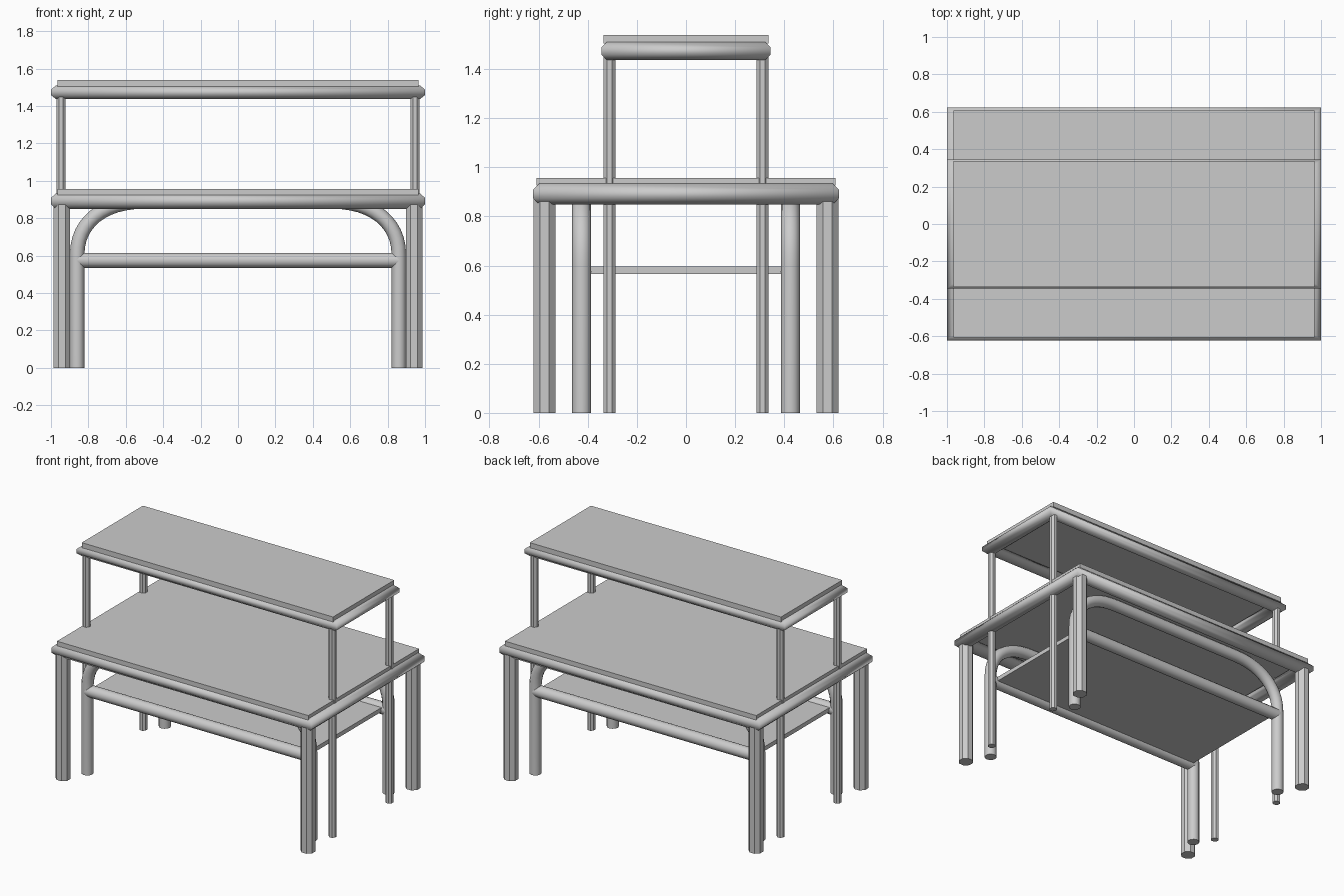
import bpy, math
from mathutils import Vector

if "Cube" in bpy.data.objects:
    bpy.data.objects.remove(bpy.data.objects["Cube"])


def make(name, verts, faces, smooth=None):
    me = bpy.data.meshes.new(name)
    me.from_pydata(verts, [], faces)
    ob = bpy.data.objects.new(name, me)
    bpy.context.collection.objects.link(ob)
    if smooth:
        me.shade_smooth()
        me.set_sharp_from_angle(angle=math.radians(smooth))
    return ob


def box(name, hx, hy, z0, z1):
    v = [(x, y, z) for z in (z0, z1) for x, y in ((-hx, -hy), (hx, -hy), (hx, hy), (-hx, hy))]
    f = [(3, 2, 1, 0), (4, 5, 6, 7)] + [(i, (i + 1) % 4, 4 + (i + 1) % 4, 4 + i) for i in range(4)]
    return make(name, v, f)


def ring_faces(rows, n, closed=False):
    f = []
    for r in range(rows if closed else rows - 1):
        a, b = r * n, ((r + 1) % rows) * n
        f += [(a + i, a + (i + 1) % n, b + (i + 1) % n, b + i) for i in range(n)]
    if not closed:
        f += [tuple(reversed(range(n))), tuple(range((rows - 1) * n, rows * n))]
    return f


def octagon():
    # unit octagon measured across its flats
    k = 1 / math.cos(math.pi / 8)
    return [(k * math.cos(a), k * math.sin(a))
            for a in (math.pi / 8 + i * math.pi / 4 for i in range(8))]


def post(name, x, y, r, z1):
    v = [(x + r * c, y + r * s, z) for z in (0, z1) for c, s in octagon()]
    return make(name, v, ring_faces(2, 8))


def rim(name, hx, hy, z, rx, ry, rz):
    # octagonal tube frame with mitred corners
    v = [(sx * (hx - rx + rx * c), sy * (hy - ry + ry * c), z + rz * s)
         for sx, sy in ((-1, -1), (1, -1), (1, 1), (-1, 1)) for c, s in octagon()]
    f = [tuple(reversed(q)) for q in ring_faces(4, 8, True)]
    return make(name, v, f, 60)


def tube(name, pts, r, n=12):
    # round tube along a path lying in a plane of constant y
    v = []
    for i, p in enumerate(pts):
        t = (Vector(pts[min(i + 1, len(pts) - 1)]) - Vector(pts[max(i - 1, 0)])).normalized()
        side = Vector((t.z, 0, -t.x))
        for j in range(n):
            a = 2 * math.pi * j / n
            v.append(Vector(p) + r * (math.cos(a) * side + math.sin(a) * Vector((0, 1, 0))))
    f = [tuple(reversed(q)) for q in ring_faces(len(pts), n)]
    return make(name, v, f, 45)


# Main tabletop and raised shelf, each a panel on a tube frame
box("table_panel", 0.966, 0.608, 0.925, 0.957)
rim("table_rim", 1.0, 0.622, 0.891, 0.045, 0.042, 0.042)
box("upper_panel", 0.966, 0.336, 1.503, 1.538)
rim("upper_rim", 1.0, 0.344, 1.473, 0.045, 0.036, 0.036)

# Thick corner legs and slim full-height posts
for sx, nx in ((-1, "left"), (1, "right")):
    for sy, ny in ((-1, "front"), (1, "back")):
        post(f"{ny}_{nx}_leg", sx * 0.942, sy * 0.576, 0.045, 0.89)
        post(f"{ny}_{nx}_post", sx * 0.946, sy * 0.311, 0.024, 1.47)

# Bent hoops with a straight rail between their legs
for y, ny in ((-0.425, "front"), (0.425, "back")):
    half = []
    for i in range(13):
        a = i / 12 * math.pi / 2
        half.append((0.5 + 0.36 * math.cos(a) ** 0.9, y, 0.6 + 0.289 * math.sin(a) ** 0.9))
    path = [(0.86, y, 0)] + half
    path += [(-x, yy, z) for x, yy, z in reversed(path)]
    tube(f"{ny}_hoop", path, 0.039)
    tube(f"{ny}_shelf_rail", [(-0.86, y, 0.575), (0.86, y, 0.575)], 0.04)

# Lower shelf panel
box("lower_shelf", 0.83, 0.41, 0.566, 0.595)
